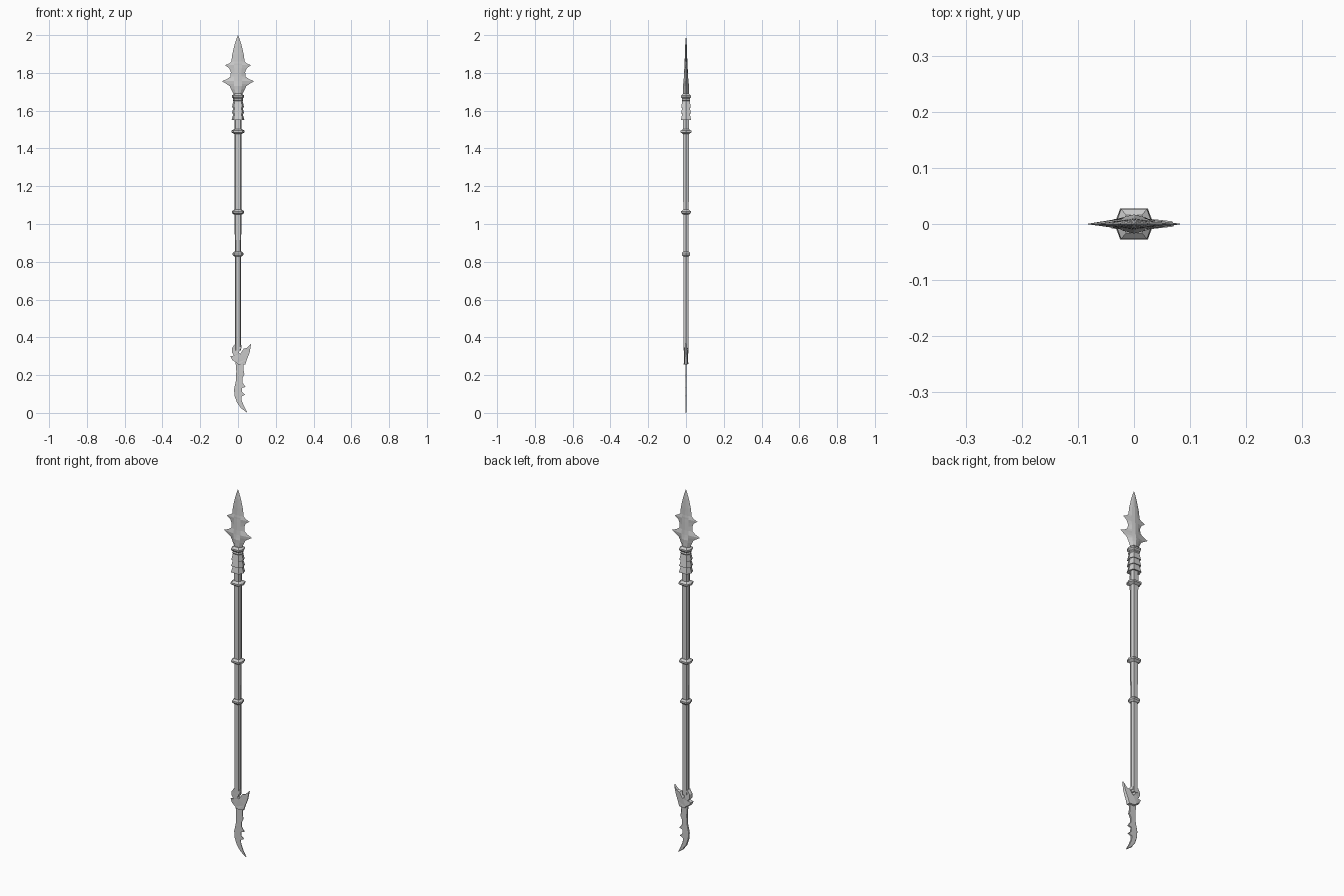
import bpy, bmesh

if "Cube" in bpy.data.objects:
    bpy.data.objects.remove(bpy.data.objects["Cube"])

# Flattened six-sided cross-section shared by shaft and rings
HEX = [(1, 0), (.7, .8), (-.7, .8), (-1, 0), (-.7, -.8), (.7, -.8)]


def finish(name, bm):
    bmesh.ops.remove_doubles(bm, verts=bm.verts[:], dist=1e-5)
    bmesh.ops.recalc_face_normals(bm, faces=bm.faces[:])
    me = bpy.data.meshes.new(name)
    bm.to_mesh(me)
    bm.free()
    ob = bpy.data.objects.new(name, me)
    bpy.context.collection.objects.link(ob)
    return ob


def loft(name, sections):
    """Skin a list of closed loops and cap the ends."""
    bm = bmesh.new()
    loops = [[bm.verts.new(p) for p in s] for s in sections]
    n = len(loops[0])
    for a, b in zip(loops, loops[1:]):
        for i in range(n):
            j = (i + 1) % n
            bm.faces.new((a[i], a[j], b[j], b[i]))
    bm.faces.new(loops[0])
    bm.faces.new(loops[-1])
    return finish(name, bm)


def turned(name, profile):
    """Six-sided part from (radius, z) pairs."""
    return loft(name, [[(x * r, y * r, z) for x, y in HEX] for r, z in profile])


def plate(name, pixels, thick, inset, taper=0.0):
    """Edged plate from an outline given in hundredths of a unit (x, z)."""
    bm = bmesh.new()
    pts = [(x / 100, z / 100) for x, z in pixels]
    face = bm.faces.new([bm.verts.new((x, 0, z)) for x, z in pts])
    other = face.copy()
    for f, s in ((face, -1), (other, 1)):
        rim = set(f.verts)
        bmesh.ops.inset_region(bm, faces=[f], thickness=inset, use_boundary=True,
                               use_even_offset=False)
        for v in f.verts:
            v.co.y = s * thick * max(.15, 1 - taper * abs(v.co.x))
    bmesh.ops.triangulate(bm, faces=[f for f in bm.faces if len(f.verts) > 4])
    return finish(name, bm)


# Shaft
turned("shaft", [(.016, .33), (.0165, .84), (.018, 1.06), (.0195, 1.49), (.019, 1.68)])

# Grip rings
for name, z, r in (("upper_ring", 1.49, .035), ("middle_ring", 1.063, .033),
                   ("lower_ring", .842, .028)):
    turned(name, [(.019, z - .014), (r, z - .005), (r, z + .004), (.019, z + .013)])

# Stacked flared sleeves below the head
for i in range(3):
    z = 1.55 + i * .034
    turned(f"sleeve_{i + 1}", [(.019, z + .004), (.034 - i * .001, z), (.023, z + .04)])

# Head collar
turned("head_collar", [(.02, 1.645), (.028, 1.656), (.025, 1.664),
                       (.033, 1.672), (.033, 1.68), (.02, 1.69)])

# Spear head: rows of z, half width, half thickness
rows = [(1.66, .02, .015), (1.69, .025, .016), (1.715, .037, .016), (1.73, .044, .017),
        (1.742, .062, .015), (1.756, .085, .013), (1.768, .057, .012), (1.78, .04, .011),
        (1.805, .038, .010), (1.825, .047, .009), (1.841, .069, .008), (1.849, .048, .008),
        (1.86, .035, .007), (1.90, .030, .006), (1.95, .018, .004), (1.975, .010, .002),
        (2.0, .0005, .0003)]
head = []
for z, w, t in rows:
    m = min(w, .04) * .5
    head.append([(w, 0, z), (m, .7 * t, z), (0, t, z), (-m, .7 * t, z),
                 (-w, 0, z), (-m, -.7 * t, z), (0, -t, z), (m, -.7 * t, z)])
loft("spear_head", head)

# Horned butt fitting
plate("butt_fitting", [(-1.8, 36.3), (-3.3, 34), (-3.2, 31.8), (-2, 30.4), (-4, 30),
                       (-3, 28), (-.8, 26.5), (.2, 25.5), (3.8, 25.6), (4.8, 28.5),
                       (6.2, 32), (7, 36.8), (4.8, 34.4), (3, 34), (2, 32.4), (1.2, 31.2),
                       (.5, 32), (1, 33.6), (1.8, 34.2), (1.8, 36)], .0125, .004, 9)

# Toothed curved butt blade
plate("butt_blade", [(-1.3, 27), (-.9, 22), (-1.1, 17), (-2.1, 12.5), (-1.8, 9), (-.6, 5.5),
                     (1.6, 2.5), (5, 0), (3.2, 3.5), (2, 6.5), (1.8, 8.6), (3.7, 9.6),
                     (2.2, 11), (2, 13.2), (4, 13.7), (2.4, 16), (2.4, 18.6), (3.4, 20.5),
                     (2.9, 23), (3, 27)], .003, .003)
